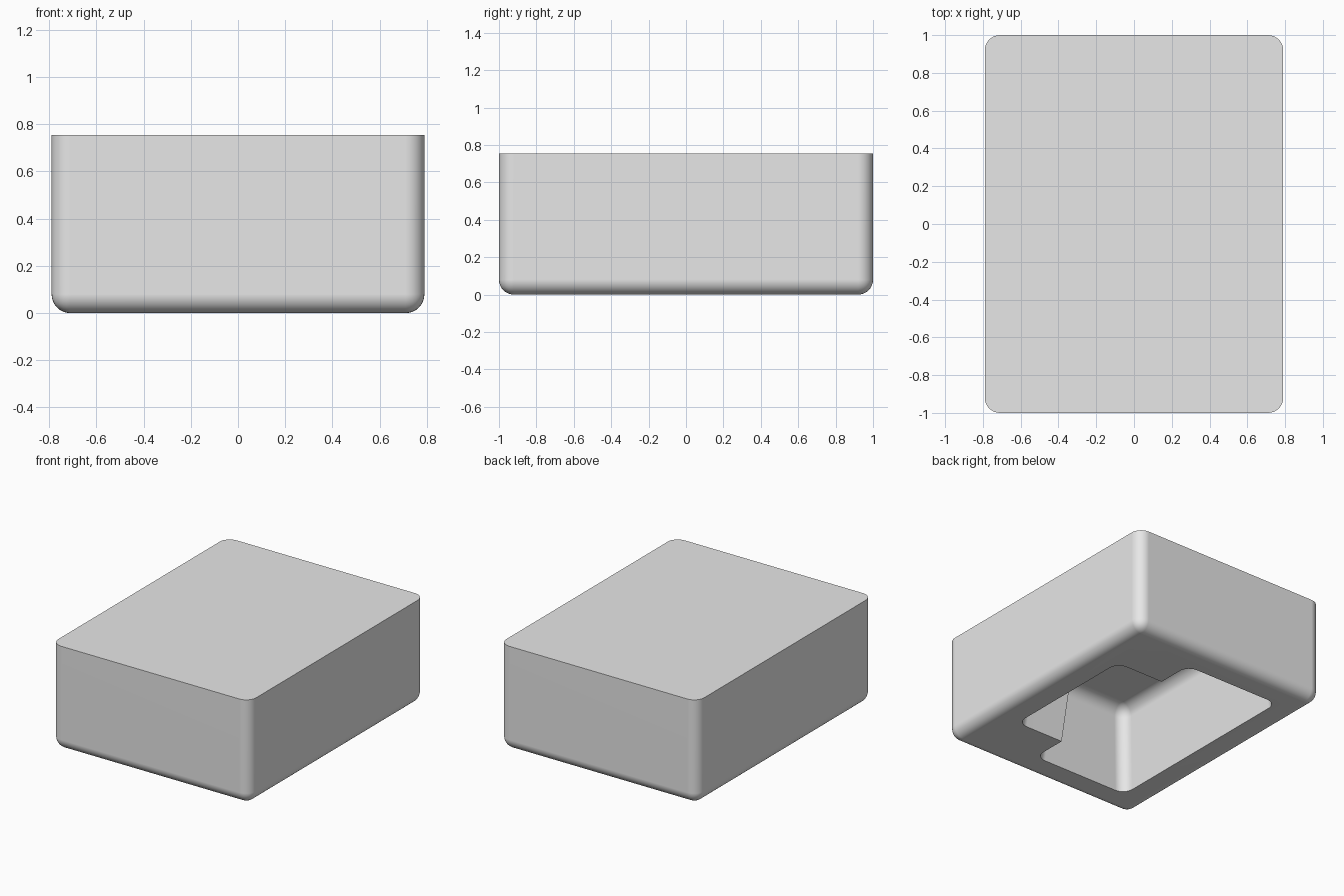
import bpy
import bmesh

if "Cube" in bpy.data.objects:
    bpy.data.objects.remove(bpy.data.objects["Cube"], do_unlink=True)

HALF_X, HALF_Y, HEIGHT = 0.79, 1.0, 0.755
ROUND = 0.08
WALL = 0.21
CEILING = 0.61
DRAFT = 0.088

grey = bpy.data.materials.new("light_grey")
grey.use_nodes = True
grey.diffuse_color = (0.8, 0.8, 0.8, 1)
grey.node_tree.nodes["Principled BSDF"].inputs["Base Color"].default_value = (0.8, 0.8, 0.8, 1)


def rounded_prism(name, low, high, z0, z1, is_round):
    """Join two matching outlines and round the edges picked by is_round."""
    bm = bmesh.new()
    a = [bm.verts.new((x, y, z0)) for x, y in low]
    b = [bm.verts.new((x, y, z1)) for x, y in high]
    n = len(a)
    bm.faces.new(a[::-1])
    bm.faces.new(b)
    for i in range(n):
        j = (i + 1) % n
        bm.faces.new((a[i], a[j], b[j], b[i]))
    bmesh.ops.recalc_face_normals(bm, faces=bm.faces[:])
    edges = [e for e in bm.edges if is_round(e)]
    bmesh.ops.bevel(bm, geom=edges, offset=ROUND, segments=8, profile=0.5,
                    affect='EDGES', clamp_overlap=True)
    mesh = bpy.data.meshes.new(name)
    bm.to_mesh(mesh)
    bm.free()
    mesh.materials.append(grey)
    obj = bpy.data.objects.new(name, mesh)
    bpy.context.collection.objects.link(obj)
    return obj


def mid_z(edge):
    return sum(v.co.z for v in edge.verts) / 2


def is_upright(edge):
    return abs(edge.verts[0].co.z - edge.verts[1].co.z) > 0.1


# Outer block: rounded uprights and underside, crisp top
rect = [(-HALF_X, -HALF_Y), (HALF_X, -HALF_Y), (HALF_X, HALF_Y), (-HALF_X, HALF_Y)]
block = rounded_prism("block", rect, rect, 0, HEIGHT,
                      lambda e: mid_z(e) < HEIGHT - 0.1)


# Stepped cavity outline, drawn inwards by d for the tapered walls
def cavity_outline(d):
    x, y = HALF_X - WALL - d, HALF_Y - WALL - d
    step_x, step_y = 0.195 - d, 0.52 - d
    half = [(-x, -y), (step_x, -y), (step_x, -step_y), (x, -step_y)]
    return half + [(px, -py) for px, py in reversed(half)]


BELOW = -0.1
inner_corner_x = 0.195


# Round every cavity edge except the mouth and the two inward step corners
def cavity_edge(e):
    if mid_z(e) < 0:
        return False
    if is_upright(e):
        mid = (e.verts[0].co + e.verts[1].co) / 2
        inward = abs(mid.x - inner_corner_x) < 0.1 and abs(mid.y) < 0.6
        return not inward
    return True


cutter = rounded_prism("cavity_cutter", cavity_outline(BELOW * DRAFT),
                       cavity_outline(CEILING * DRAFT), BELOW, CEILING, cavity_edge)
cutter.hide_render = True

# Cut the cavity and finish the shading
bpy.ops.object.select_all(action='DESELECT')
block.select_set(True)
bpy.context.view_layer.objects.active = block
cut = block.modifiers.new("cavity", 'BOOLEAN')
cut.operation = 'DIFFERENCE'
cut.solver = 'EXACT'
cut.object = cutter
bpy.ops.object.modifier_apply(modifier=cut.name)
bpy.data.objects.remove(cutter, do_unlink=True)

bpy.ops.object.shade_smooth_by_angle(angle=0.6)
weighted = block.modifiers.new("even_shading", 'WEIGHTED_NORMAL')
weighted.keep_sharp = True
